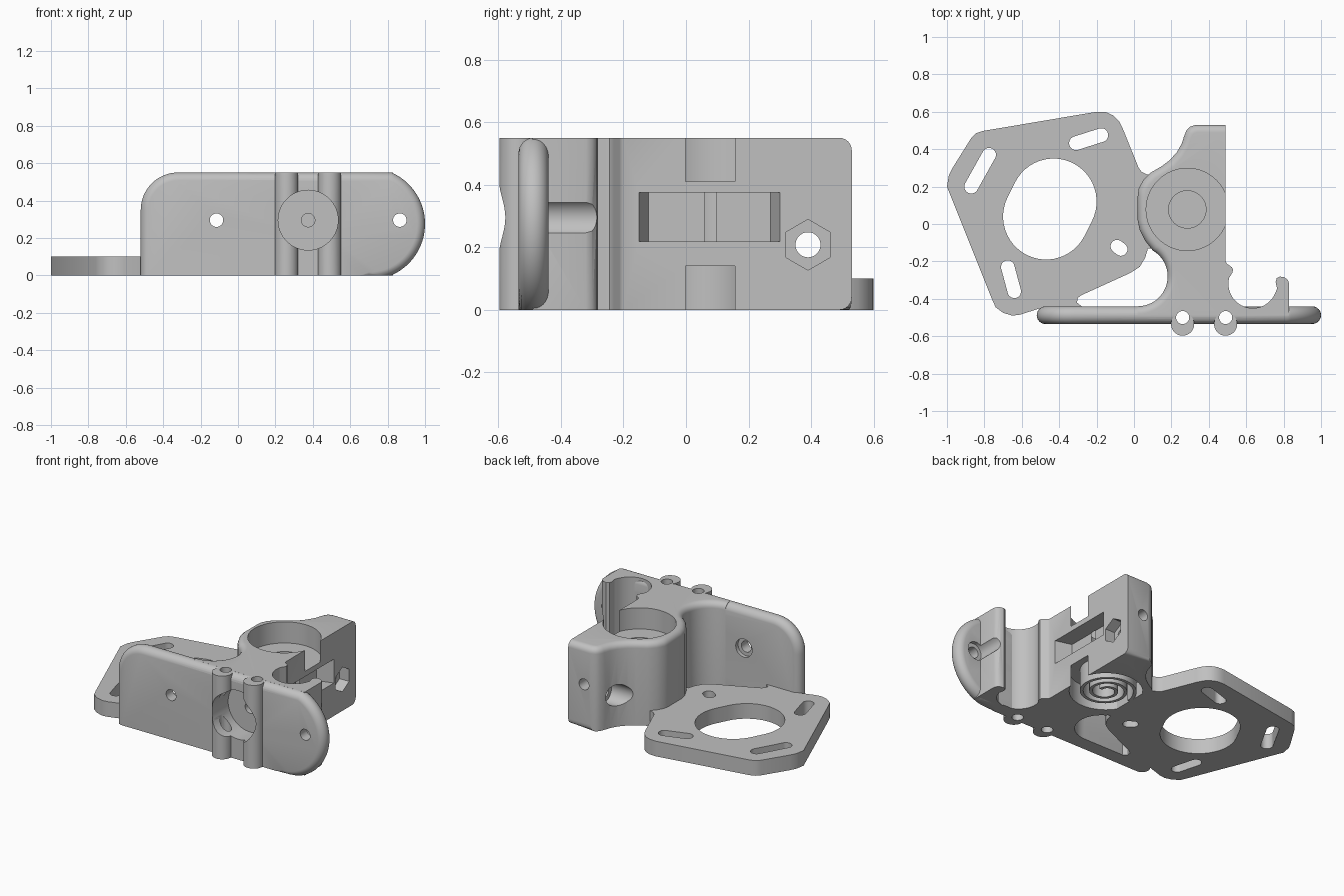
import bpy, bmesh
from math import sin, cos, pi, radians, degrees, asin, atan2

cube = bpy.data.objects.get("Cube")
if cube:
    bpy.data.objects.remove(cube, do_unlink=True)

grey = bpy.data.materials.new("plain grey")
grey.use_nodes = True
GREY = (0.53, 0.53, 0.53, 1)
grey.diffuse_color = GREY
grey.node_tree.nodes["Principled BSDF"].inputs["Base Color"].default_value = GREY

H = 0.55          # full height of the bracket
MID = 0.295       # height of the filament line


def arc(cx, cy, r, a0, a1, n=24):
    steps = [radians(a0 + (a1 - a0) * i / n) for i in range(n + 1)]
    return [(cx + r * cos(a), cy + r * sin(a)) for a in steps]


def circle(cx, cy, r, n=48, turn=0):
    return arc(cx, cy, r, turn, 360 + turn, n)[:-1]


def capsule(a, b, r):
    t = degrees(atan2(b[1] - a[1], b[0] - a[0]))
    return arc(*a, r, t + 90, t + 270) + arc(*b, r, t - 90, t + 90)


def loft(name, loops, round_rule=None, radius=0.04):
    """Skin matching loops into a closed solid; round the edges a rule picks."""
    bm = bmesh.new()
    rings = [[bm.verts.new(p) for p in loop] for loop in loops]
    bm.faces.new(rings[0])
    bm.faces.new(rings[-1])
    n = len(rings[0])
    for low, high in zip(rings, rings[1:]):
        for i in range(n):
            j = (i + 1) % n
            bm.faces.new((low[i], low[j], high[j], high[i]))
    bmesh.ops.recalc_face_normals(bm, faces=bm.faces)
    if round_rule:
        edges = [e for e in bm.edges if round_rule(e.verts[0].co, e.verts[1].co)]
        bmesh.ops.bevel(bm, geom=edges, offset=radius, segments=6,
                        profile=0.5, affect="EDGES", clamp_overlap=False)
    mesh = bpy.data.meshes.new(name)
    bm.to_mesh(mesh)
    bm.free()
    mesh.materials.append(grey)
    ob = bpy.data.objects.new(name, mesh)
    bpy.context.collection.objects.link(ob)
    return ob


def prism(name, pts, lo, hi, axis="Z", round_rule=None):
    place = {"X": lambda u, v, w: (w, u, v),
             "Y": lambda u, v, w: (u, w, v),
             "Z": lambda u, v, w: (u, v, w)}[axis]
    return loft(name, [[place(u, v, w) for u, v in pts] for w in (lo, hi)], round_rule)


def cut(ob, cutters):
    for c in cutters:
        m = ob.modifiers.new("cut", "BOOLEAN")
        m.operation, m.solver, m.object = "DIFFERENCE", "EXACT", c
    dg = bpy.context.evaluated_depsgraph_get()
    mesh = bpy.data.meshes.new_from_object(ob.evaluated_get(dg))
    ob.modifiers.clear()
    ob.data = mesh


# Motor plate
plate_outline = [
    (-1, .2), (-.99, .26), (-.97, .3), (-.87, .46), (-.845, .485), (-.81, .497),
    (-.2, .6), (-.15, .598), (-.11, .58), (-.08, .55), (-.06, .51), (.025, .3),
    (.04, .28), (.07, .265), (.1, .26), (.1, -.13), (.075, -.13), (.06, -.18),
    (.03, -.23), (-.02, -.262), (-.28, -.38), (-.3, -.395), (-.305, -.42),
    (-.28, -.44), (-.28, -.47), (-.48, -.47), (-.5, -.45), (-.61, -.485),
    (-.65, -.49), (-.7, -.475), (-.74, -.445), (-.76, -.4)]
plate = prism("motor_plate", plate_outline, 0, .1)
plate_cuts = [prism("plate_slot", capsule(a, b, r), -.1, .2) for a, b, r in (
    ((-.47, .04), (-.43, .12), .23),
    ((-.87, .2), (-.775, .37), .037),
    ((-.31, .432), (-.175, .475), .037),
    ((-.675, -.23), (-.64, -.36), .036),
    ((-.09, -.12), (-.07, -.135), .035))]
cut(plate, plate_cuts)

# Bracket body, with the hooked cradle on its right
body_outline = [(.49, .53), (.33, .53), (.3, .52), (.28, .5), (.268, .47),
                (.255, .43), (.23, .385), (.19, .34), (.15, .31), (.09, .275),
                (.05, .235), (.025, .19), (.02, .15), (.02, .02), (.03, -.03),
                (.06, -.09)]
body_outline += arc(.02, -.28, .16, 60, -90)
body_outline += [(.02, -.49), (.83, -.49), (.83, -.32), (.823, -.3), (.805, -.285),
                 (.78, -.281), (.763, -.29), (.757, -.31), (.765, -.345)]
body_outline += arc(.635, -.32, .13, -20, -195, 32)
body_outline += [(.525, -.262), (.53, -.245), (.522, -.23), (.497, -.213), (.49, -.2)]


def body_edges(a, b):
    outer = min(a.y, b.y) > -.445 and max(a.x, b.x) < .34 or min(a.y, b.y) > .525
    top = min(a.z, b.z) > H - .01
    low_back = max(a.z, b.z) < .01 and min(a.y, b.y) > .525
    return (top and outer) or low_back


body = prism("bracket_body", body_outline, 0, H, "Z", body_edges)


# Front mounting bar: a plate with a half-round rim, flat underneath
def bar_loop(turn, half=.0475):
    d = half * (1 - cos(radians(turn)))
    y = -.4875 + half * sin(radians(turn))
    r = .3 - d
    low = -degrees(asin(min(1, .275 / r)))
    high = degrees(asin((.275 - d) / r))
    pts = ([(-.52 + d, 0), (.65, 0)] + arc(.7, .275, r, low, high, 32)
           + arc(-.32, .35, .2 - d, 90, 180, 16))
    return [(x, y, z) for x, z in pts]


bar = loft("mounting_bar", [bar_loop(t) for t in range(-84, 85, 14)])

# Screw bosses on the front
bosses = [prism("screw_boss", circle(x, -.535, .062), 0, H) for x in (.26, .49)]

# Shared cuts: boss screws, front recess, bar screws with head pockets
shared = [prism("boss_screw_hole", circle(x, -.5, .035), -.1, .7) for x in (.26, .49)]
shared.append(prism("front_recess", circle(.375, MID, .16, 64), -.7, -.41, "Y"))
for x in (-.115, .865):
    shared.append(prism("bar_hole", circle(x, MID, .036), -.7, -.2, "Y"))
    shared.append(prism("bar_pocket", circle(x, MID, .06), -.465, -.2, "Y"))
for ob in [bar] + bosses:
    cut(ob, shared)

# Body cuts: bearing seats, shaft bore, side pocket, filament line, clamp screw
bx, by = .285, .078
pocket = [(.6, -.15), (.49, -.15), (.383, -.12), (.383, .27), (.49, .3), (.6, .3)]
body_cuts = [
    prism("top_seat", circle(bx, by, .22, 64), .41, .7),
    prism("bottom_seat", circle(bx, by, .22, 64), -.1, .14),
    prism("shaft_bore", circle(bx, by, .1), .17, .5),
    prism("side_pocket", pocket, .218, .375),
    prism("filament_front", circle(.375, MID, .036), -.5, -.16, "Y"),
    prism("filament_back", circle(.375, MID, .036), .33, .7, "Y"),
    prism("clamp_hole", circle(.39, .208, .04), 0, .7, "X"),
    prism("clamp_head", circle(.39, .208, .07), 0, .32, "X"),
    prism("clamp_nut", circle(.39, .208, .081, 6, 30), .42, .7, "X")]
cut(body, shared + body_cuts)

# Spiral support inside the lower seat
spiral = []
for side in (1, -1):
    for i in range(97)[::side]:
        a = 5 * pi * i / 96
        r = .04 + .14 * i / 96 + side * .01
        spiral.append((bx + r * cos(a), by + r * sin(a)))
support = prism("spiral_support", spiral, 0, .141)

for c in plate_cuts + shared + body_cuts:
    bpy.data.objects.remove(c, do_unlink=True)

# Smooth curved walls, keep corners crisp
bpy.ops.object.select_all(action="DESELECT")
for ob in [plate, body, bar, support] + bosses:
    ob.select_set(True)
bpy.context.view_layer.objects.active = body
bpy.ops.object.shade_smooth_by_angle(angle=radians(32))
